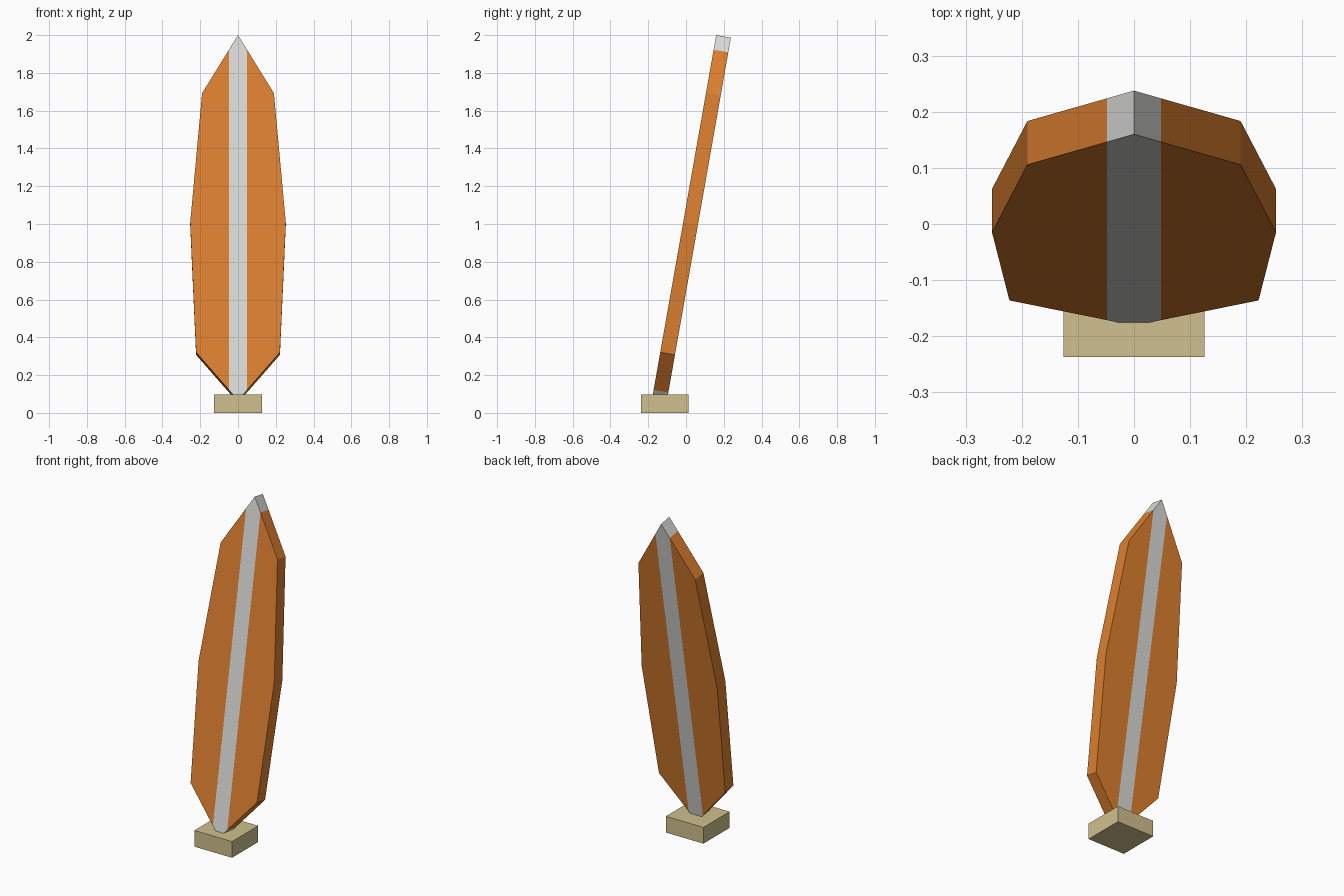
import bpy
import bmesh
from math import radians
from mathutils import Vector

cube = bpy.data.objects.get("Cube")
if cube:
    bpy.data.objects.remove(cube)


def material(name, srgb):
    """Flat material from a display colour in 0-255."""
    lin = [((c / 255 + 0.055) / 1.055) ** 2.4 for c in srgb] + [1]
    mat = bpy.data.materials.new(name)
    mat.use_nodes = True
    mat.diffuse_color = lin
    bsdf = next(n for n in mat.node_tree.nodes if n.type == 'BSDF_PRINCIPLED')
    bsdf.inputs["Base Color"].default_value = lin
    return mat


def add_object(name, bm, mats):
    bmesh.ops.recalc_face_normals(bm, faces=bm.faces[:])
    mesh = bpy.data.meshes.new(name)
    bm.to_mesh(mesh)
    bm.free()
    for mat in mats:
        mesh.materials.append(mat)
    obj = bpy.data.objects.new(name, mesh)
    bpy.context.collection.objects.link(obj)
    return obj


orange = material("orange", (220, 127, 48))
silver = material("light_grey", (218, 218, 216))
sand = material("sand", (208, 192, 142))

# Board: half outline (half width, distance along board), mirrored and extruded
THICKNESS = 0.079
STRIPE = 0.048
half = [(0, 0), (0.222, 0.258), (0.253, 0.955), (0.19, 1.651), (0, 1.963)]
outline = half + [(-x, v) for x, v in half[-2:0:-1]]
bm = bmesh.new()
face = bm.faces.new([bm.verts.new((x, 0, v)) for x, v in outline])
ext = bmesh.ops.extrude_face_region(bm, geom=[face], use_keep_orig=True)
bmesh.ops.translate(bm, vec=(0, THICKNESS, 0),
                    verts=[g for g in ext["geom"] if isinstance(g, bmesh.types.BMVert)])

# Centre stripe: cut both edges, then colour the faces between them
for side in (-1, 1):
    bmesh.ops.bisect_plane(bm, geom=bm.verts[:] + bm.edges[:] + bm.faces[:],
                           plane_co=Vector((side * STRIPE, 0, 0)), plane_no=(1, 0, 0))
for f in bm.faces:
    f.material_index = int(abs(f.calc_center_median().x) < STRIPE)
board = add_object("board", bm, [orange, silver])
board.location = (0, -0.181, 0.067)
board.rotation_euler.x = radians(-10)

# Base block holding the lower tip
bm = bmesh.new()
bmesh.ops.create_cube(bm, size=1)
bmesh.ops.scale(bm, vec=(0.252, 0.25, 0.098), verts=bm.verts[:])
base = add_object("base_block", bm, [sand])
base.location = (0, -0.112, 0.049)
